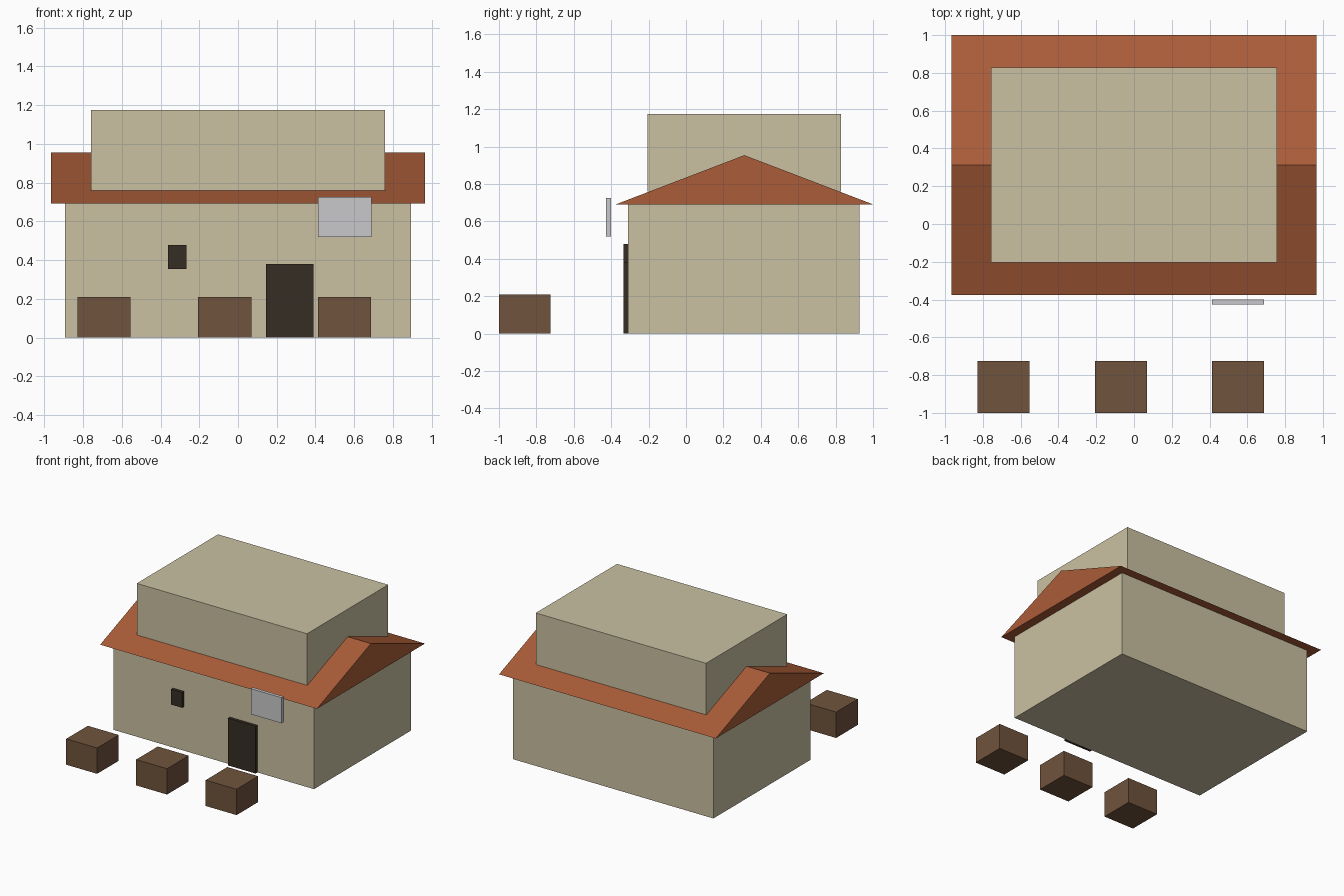
import bpy

if "Cube" in bpy.data.objects:
    bpy.data.objects.remove(bpy.data.objects["Cube"])


def material(name, rgb):
    """Flat colour from 0-255 sRGB values, stored as linear."""
    lin = [((c / 255 + 0.055) / 1.055) ** 2.4 for c in rgb]
    m = bpy.data.materials.new(name)
    m.diffuse_color = (*lin, 1)
    m.use_nodes = True
    m.node_tree.nodes["Principled BSDF"].inputs["Base Color"].default_value = m.diffuse_color
    return m


WALL = material("sand plaster", (202, 193, 162))
ROOF = material("terracotta", (170, 92, 56))
WOOD = material("brown wood", (112, 83, 60))
DARK = material("dark opening", (54, 45, 35))
SIGN = material("light grey", (201, 201, 203))


def mesh_object(name, verts, faces, mat):
    me = bpy.data.meshes.new(name)
    me.from_pydata(verts, [], faces)
    me.materials.append(mat)
    ob = bpy.data.objects.new(name, me)
    bpy.context.collection.objects.link(ob)
    return ob


def prism(name, profile, x0, x1, mat):
    """Extrude a (y, z) profile, counter-clockwise seen from +x, along x."""
    n = len(profile)
    verts = [(x, y, z) for x in (x0, x1) for y, z in profile]
    faces = [tuple(reversed(range(n))), tuple(range(n, 2 * n))]
    faces += [(i, (i + 1) % n, n + (i + 1) % n, n + i) for i in range(n)]
    return mesh_object(name, verts, faces, mat)


def box(name, x, y, z, mat):
    profile = [(y[0], z[0]), (y[1], z[0]), (y[1], z[1]), (y[0], z[1])]
    return prism(name, profile, x[0], x[1], mat)


# House: ground floor, gabled roof, upper storey
box("ground_floor", (-0.893, 0.893), (-0.309, 0.927), (0, 0.691), WALL)
prism("gable_roof", [(-0.375, 0.691), (1.0, 0.691), (0.312, 0.954)],
      -0.965, 0.965, ROOF)
box("upper_storey", (-0.758, 0.758), (-0.205, 0.828), (0.76, 1.175), WALL)

# Front details
box("door", (0.145, 0.39), (-0.333, -0.305), (0, 0.38), DARK)
box("window", (-0.362, -0.265), (-0.333, -0.305), (0.354, 0.478), DARK)
box("hanging_sign", (0.413, 0.688), (-0.427, -0.4), (0.52, 0.726), SIGN)

# Row of crates in front
for i, cx in enumerate((-0.692, -0.069, 0.55)):
    box(f"crate_{i + 1}", (cx - 0.1375, cx + 0.1375), (-1.0, -0.725),
        (0, 0.208), WOOD)
